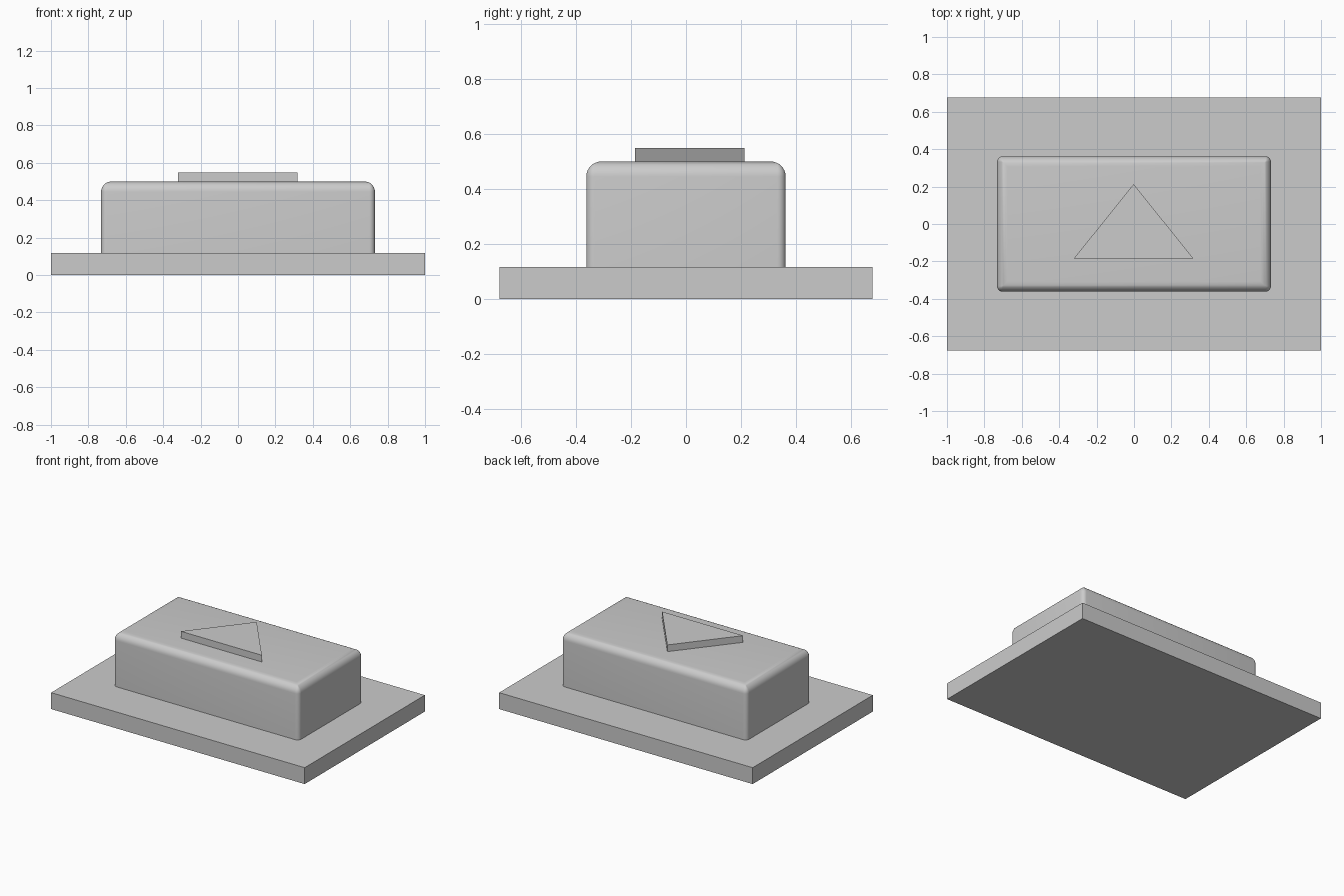
import bpy, bmesh, math

cube = bpy.data.objects.get("Cube")
if cube:
    bpy.data.objects.remove(cube, do_unlink=True)

grey = bpy.data.materials.new("plain_grey")
grey.use_nodes = True
colour = (0.6, 0.6, 0.6, 1)
grey.diffuse_color = colour
grey.node_tree.nodes["Principled BSDF"].inputs["Base Color"].default_value = colour


def loft(name, sections):
    """Skin matching horizontal outlines, given as (points, z), and cap the ends."""
    bm = bmesh.new()
    rings = [[bm.verts.new((x, y, z)) for x, y in points] for points, z in sections]
    n = len(rings[0])
    for low, high in zip(rings, rings[1:]):
        for i in range(n):
            j = (i + 1) % n
            bm.faces.new((low[i], low[j], high[j], high[i]))
    bm.faces.new(rings[0][::-1])
    bm.faces.new(rings[-1])
    bmesh.ops.remove_doubles(bm, verts=bm.verts, dist=0.0005)
    bmesh.ops.recalc_face_normals(bm, faces=bm.faces)
    mesh = bpy.data.meshes.new(name)
    bm.to_mesh(mesh)
    bm.free()
    mesh.materials.append(grey)
    obj = bpy.data.objects.new(name, mesh)
    bpy.context.collection.objects.link(obj)
    return obj


def prism(name, points, bottom, top):
    return loft(name, [(points, bottom), (points, top)])


def rounded_rectangle(hx, hy, radius, steps=6):
    points = []
    for quarter, (sx, sy) in enumerate([(1, 1), (-1, 1), (-1, -1), (1, -1)]):
        for k in range(steps + 1):
            a = (quarter + k / steps) * math.pi / 2
            points.append((sx * (hx - radius) + radius * math.cos(a),
                           sy * (hy - radius) + radius * math.sin(a)))
    return points


# Flat base plate
prism("base_plate", [(-1, -0.677), (1, -0.677), (1, 0.677), (-1, 0.677)], 0, 0.117)

# Block with slim rounded corners and a wider rounded top rim
HX, HY, TOP, CORNER, RIM, STEPS = 0.732, 0.362, 0.5, 0.03, 0.055, 8
sections = [(rounded_rectangle(HX, HY, CORNER), 0.117)]
for k in range(STEPS + 1):
    a = k / STEPS * math.pi / 2
    inset = RIM * (1 - math.cos(a))
    outline = rounded_rectangle(HX - inset, HY - inset, max(CORNER - inset, 0))
    sections.append((outline, TOP - RIM + RIM * math.sin(a)))
block = loft("rounded_block", sections)
bpy.ops.object.select_all(action="DESELECT")
block.select_set(True)
bpy.context.view_layer.objects.active = block
bpy.ops.object.shade_smooth_by_angle(angle=math.radians(30))

# Raised triangle on top
prism("raised_triangle", [(-0.322, -0.185), (0.318, -0.185), (-0.002, 0.213)], TOP, 0.548)
